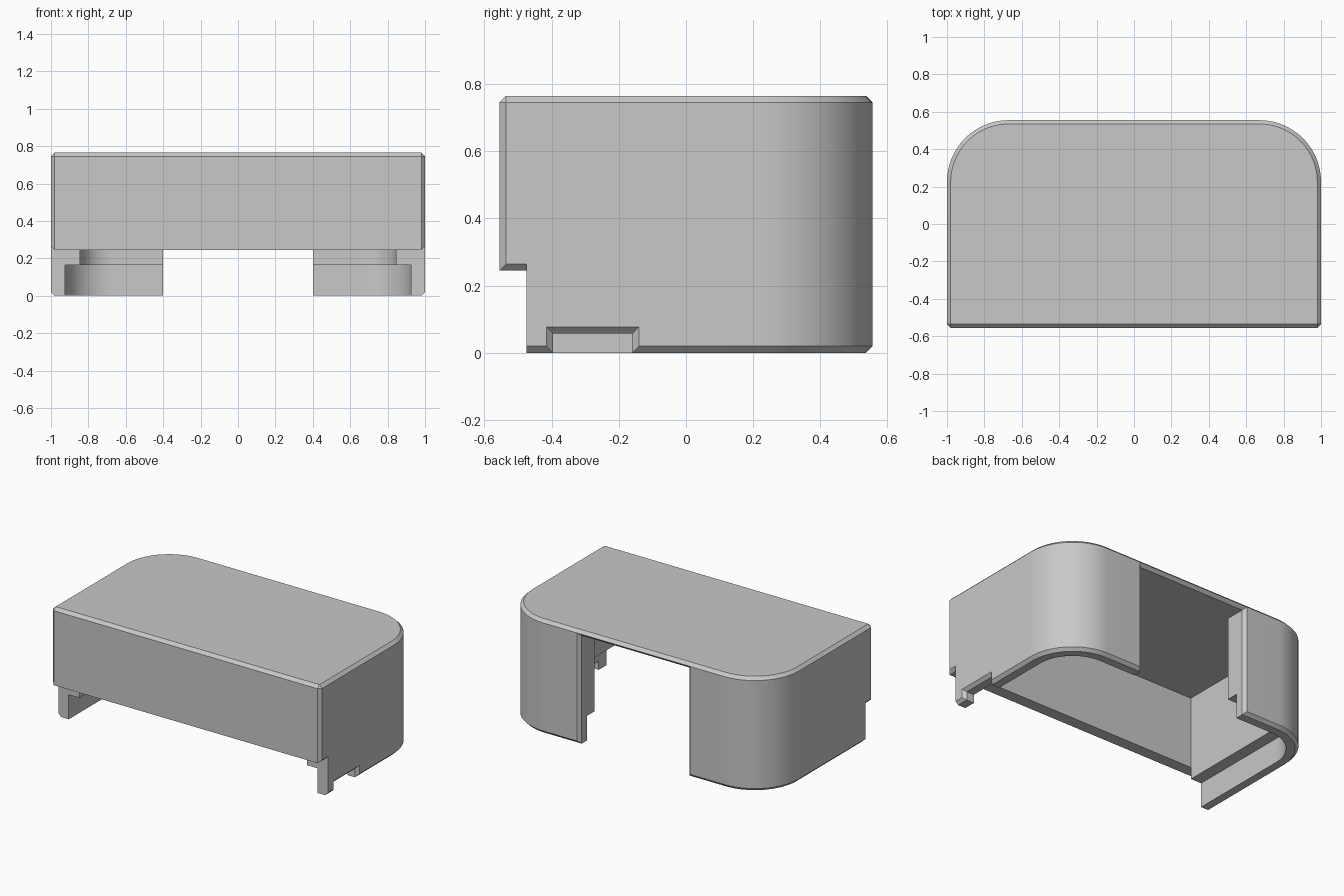
import bpy, bmesh
from math import sin, cos, pi, radians

if "Cube" in bpy.data.objects:
    bpy.data.objects.remove(bpy.data.objects["Cube"])

FRONT, BACK, TOP = -0.555, 0.555, 0.765
CH = 0.02            # chamfer on outer edges
FRONT_IN = -0.475    # inner face of front wall
ROOF_IN = 0.725      # underside of roof

grey = bpy.data.materials.new("warm_grey")
grey.use_nodes = True
colour = (0.58, 0.58, 0.58, 1)
grey.diffuse_color = colour
grey.node_tree.nodes["Principled BSDF"].inputs["Base Color"].default_value = colour


def loft(name, rings):
    """Closed solid through equal-length rings of 3D points."""
    bm = bmesh.new()
    loops = [[bm.verts.new(p) for p in ring] for ring in rings]
    n = len(loops[0])
    for a, b in zip(loops, loops[1:]):
        for i in range(n):
            j = (i + 1) % n
            bm.faces.new((a[i], a[j], b[j], b[i]))
    bm.faces.new(loops[0])
    bm.faces.new(loops[-1])
    bmesh.ops.remove_doubles(bm, verts=bm.verts, dist=1e-5)
    bmesh.ops.recalc_face_normals(bm, faces=bm.faces)
    mesh = bpy.data.meshes.new(name)
    bm.to_mesh(mesh)
    bm.free()
    mesh.materials.append(grey)
    obj = bpy.data.objects.new(name, mesh)
    bpy.context.collection.objects.link(obj)
    return obj


def outline(half, y0, y1, r, z, cut=0.0, steps=24):
    """Plan outline: rounded back corners, optionally chamfered front ones."""
    arc = [(half - r + r * cos(pi / 2 * i / steps),
            y1 - r + r * sin(pi / 2 * i / steps)) for i in range(steps + 1)]
    side = ([(half - cut, y0), (half, y0 + cut)] if cut else [(half, y0)]) + arc
    return [(x, y, z) for x, y in side] + [(-x, y, z) for x, y in reversed(side)]


def carve(body, cutter):
    mod = body.modifiers.new("cut", "BOOLEAN")
    mod.operation, mod.solver, mod.object = "DIFFERENCE", "EXACT", cutter
    bpy.context.view_layer.objects.active = body
    bpy.ops.object.modifier_apply(modifier=mod.name)
    bpy.data.objects.remove(cutter)


# Outer block with chamfered edges
def inset_ring(z):
    ring = outline(1 - CH, FRONT + CH, BACK - CH, 0.31, z)
    return ring[:1] + ring + ring[-1:]      # doubled front corners


shell = loft("cover_shell", [
    inset_ring(0),
    outline(1, FRONT, BACK, 0.33, CH, CH),
    outline(1, FRONT, BACK, 0.33, TOP - CH, CH),
    inset_ring(TOP)])

# Hollow interior, with a wider rebate around the bottom
carve(shell, loft("cavity", [outline(0.845, FRONT_IN, 0.40, 0.175, z)
                             for z in (-0.1, ROOF_IN)]))
carve(shell, loft("rebate", [outline(0.925, -1, 0.48, 0.255, z)
                             for z in (-0.2, 0.165)]))

# Raised lower edge of the front wall, chamfered at both ends
half = [(1.1, -0.3), (1.1, 0.365), (1 - CH, 0.245)]
section = half + [(-x, z) for x, z in reversed(half)]
carve(shell, loft("front_cut", [[(x, y, z) for x, z in section]
                                for y in (-1, FRONT_IN)]))


# Opening in the back wall and small side notch, both flared outside
def flared(name, a, b, top, depths, place):
    rings = []
    for d, grow in depths:
        rect = [(a - grow, -0.3), (b + grow, -0.3), (b + grow, top + grow), (a - grow, top + grow)]
        rings.append([place(u, d, z) for u, z in rect])
    return loft(name, rings)


carve(shell, flared("back_opening", -0.4, 0.4, ROOF_IN,
                    [(0, 0), (BACK - CH, 0), (BACK + CH, 2 * CH)],
                    lambda u, d, z: (u, d, z)))
carve(shell, flared("side_notch", -0.395, -0.16, 0.057,
                    [(0.7, 0), (1 - CH, 0), (1 + CH, 2 * CH)],
                    lambda u, d, z: (d, u, z)))

# Smooth round corners, crisp chamfers
bpy.ops.object.select_all(action="DESELECT")
shell.select_set(True)
bpy.context.view_layer.objects.active = shell
bpy.ops.object.shade_smooth_by_angle(angle=radians(25))
